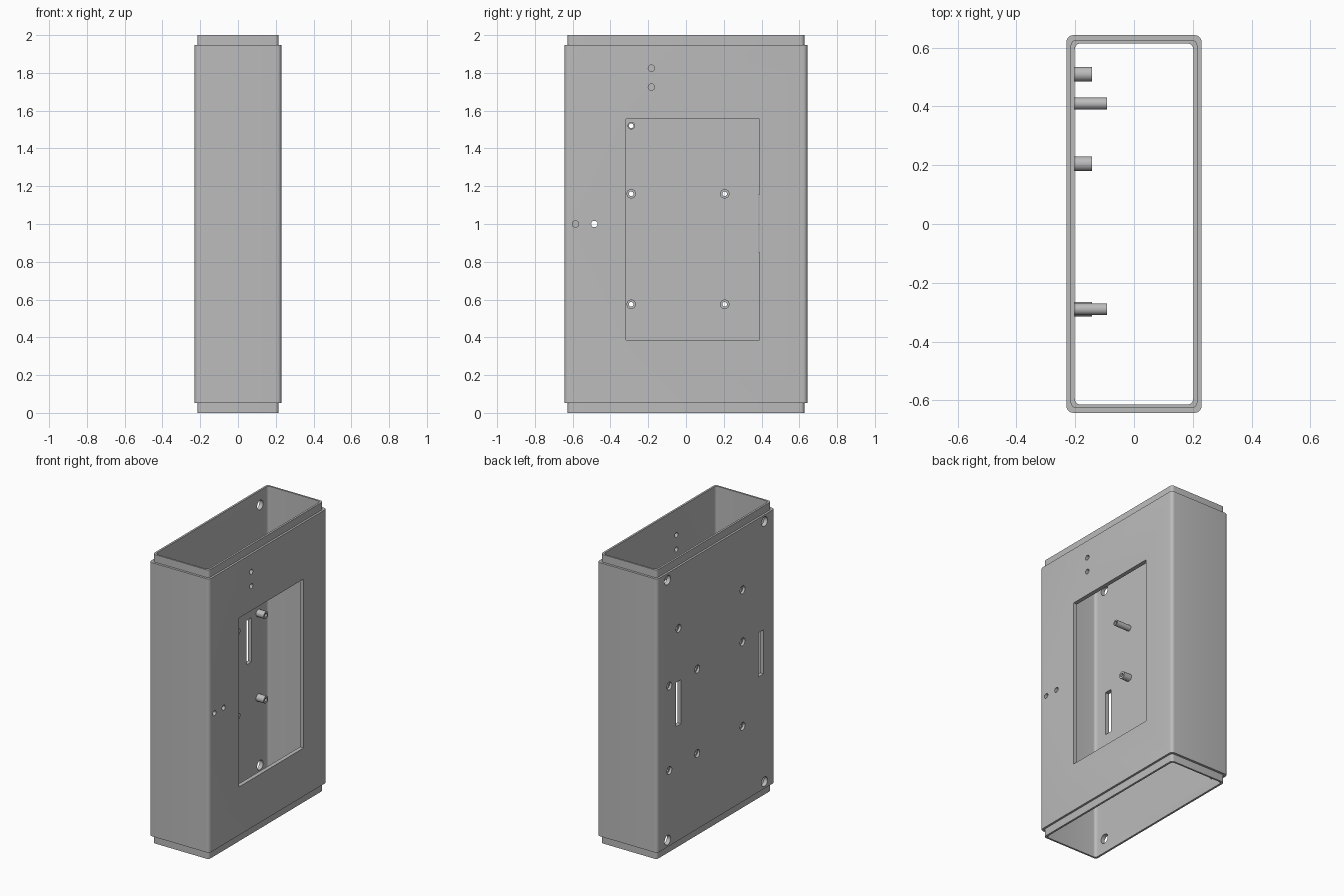
import bpy, bmesh
from math import cos, sin, pi, radians
from mathutils import Matrix, Vector

if "Cube" in bpy.data.objects:
    bpy.data.objects.remove(bpy.data.objects["Cube"])

grey = bpy.data.materials.new("plain_grey")
grey.use_nodes = True
colour = (0.5, 0.5, 0.5, 1)
grey.diffuse_color = colour
grey.node_tree.nodes["Principled BSDF"].inputs["Base Color"].default_value = colour

# Main sizes
BODY_X, BODY_Y = 0.23, 0.643
LIP_X, LIP_Y = 0.2156, 0.627
IN_X, IN_Y = 0.2017, 0.6146
HEIGHT, LIP = 2.0, 0.053


def finish(bm, name):
    bmesh.ops.recalc_face_normals(bm, faces=bm.faces)
    mesh = bpy.data.meshes.new(name)
    bm.to_mesh(mesh)
    bm.free()
    mesh.materials.append(grey)
    obj = bpy.data.objects.new(name, mesh)
    bpy.context.collection.objects.link(obj)
    return obj


def activate(obj):
    bpy.ops.object.select_all(action='DESELECT')
    obj.select_set(True)
    bpy.context.view_layer.objects.active = obj


def smooth(obj):
    activate(obj)
    bpy.ops.object.shade_smooth_by_angle(angle=radians(30))


def rounded_loop(bm, hx, hy, r, z, steps=6):
    """Ring of vertices round a rectangle with rounded corners."""
    ring = []
    for k, (sx, sy) in enumerate([(1, 1), (-1, 1), (-1, -1), (1, -1)]):
        for i in range(steps + 1):
            a = (k + i / steps) * pi / 2
            ring.append(bm.verts.new((sx * (hx - r) + r * cos(a),
                                      sy * (hy - r) + r * sin(a), z)))
    return ring


def bridge(bm, a, b):
    n = len(a)
    for i in range(n):
        j = (i + 1) % n
        bm.faces.new((a[i], a[j], b[j], b[i]))


def add_rod(bm, y, z, r, x0, x1, sides=24):
    turn = Matrix.Translation(((x0 + x1) / 2, y, z)) @ Matrix.Rotation(pi / 2, 4, 'Y')
    bmesh.ops.create_cone(bm, cap_ends=True, segments=sides, radius1=r, radius2=r,
                          depth=x1 - x0, matrix=turn)


def add_box(bm, x, y, z):
    centre = Vector([(p[0] + p[1]) / 2 for p in (x, y, z)])
    size = [p[1] - p[0] for p in (x, y, z)]
    bmesh.ops.create_cube(bm, size=1, matrix=Matrix.Translation(centre)
                          @ Matrix.Diagonal((*size, 1)))


def cut(target, bm):
    cutter = finish(bm, "cutter")
    cutter.hide_render = True
    activate(target)
    mod = target.modifiers.new("cut", 'BOOLEAN')
    mod.operation, mod.solver, mod.object = 'DIFFERENCE', 'EXACT', cutter
    bpy.ops.object.modifier_apply(modifier=mod.name)
    bpy.data.objects.remove(cutter)


# Open sleeve: outer wall with a stepped lip at each end, hollow through
bm = bmesh.new()
profile = [(IN_X, IN_Y, 0.02, 0), (LIP_X, LIP_Y, 0.02, 0),
           (LIP_X, LIP_Y, 0.02, LIP), (BODY_X, BODY_Y, 0.024, LIP),
           (BODY_X, BODY_Y, 0.024, HEIGHT - LIP), (LIP_X, LIP_Y, 0.02, HEIGHT - LIP),
           (LIP_X, LIP_Y, 0.02, HEIGHT), (IN_X, IN_Y, 0.02, HEIGHT)]
rings = [rounded_loop(bm, *p) for p in profile]
for i in range(len(rings)):
    bridge(bm, rings[i], rings[(i + 1) % len(rings)])
case = finish(bm, "case_sleeve")

# Standoff positions on the rear wall (y, z)
short_posts = [(y, z) for y in (-0.29, 0.205, 0.51) for z in (0.575, 1.16)]
long_posts = [(y, 1.52) for y in (-0.29, 0.41)]
BORE = 0.012

# Display window, cable slots, small holes, corner holes and screw bores
bm = bmesh.new()
add_box(bm, (0.15, 0.3), (-0.317, 0.39), (0.387, 1.556))
for y in (-0.493, 0.41):
    add_box(bm, (-0.3, -0.15), (y - 0.0275, y + 0.0275), (0.85, 1.155))
for y, z in [(-0.183, 1.825), (-0.183, 1.725), (-0.585, 1.0), (-0.485, 1.0)]:
    add_rod(bm, y, z, 0.017, 0.15, 0.3)
for y in (-0.53, 0.53):
    for z in (0.1, 1.9):
        add_rod(bm, y, z, 0.033, -0.3, -0.15)
for y, z in short_posts + long_posts:
    add_rod(bm, y, z, BORE, -0.3, -0.15)
cut(case, bm)

# Screw head recesses on the outside of the rear wall
bm = bmesh.new()
for y, z in short_posts + long_posts:
    add_rod(bm, y, z, 0.027, -0.3, -0.213)
cut(case, bm)
smooth(case)


# Hollow standoffs
def standoff(name, y, z, r, x1, sides=24):
    bm = bmesh.new()
    rings = []
    for radius, x in [(BORE, -0.205), (r, -0.205), (r, x1), (BORE, x1)]:
        rings.append([bm.verts.new((x, y + radius * cos(2 * pi * i / sides),
                                    z + radius * sin(2 * pi * i / sides)))
                      for i in range(sides)])
    for i in range(4):
        bridge(bm, rings[i], rings[(i + 1) % 4])
    smooth(finish(bm, name))


for i, (y, z) in enumerate(short_posts):
    standoff(f"short_standoff_{i + 1}", y, z, 0.025, -0.143)
for i, (y, z) in enumerate(long_posts):
    standoff(f"long_standoff_{i + 1}", y, z, 0.02, -0.092)
